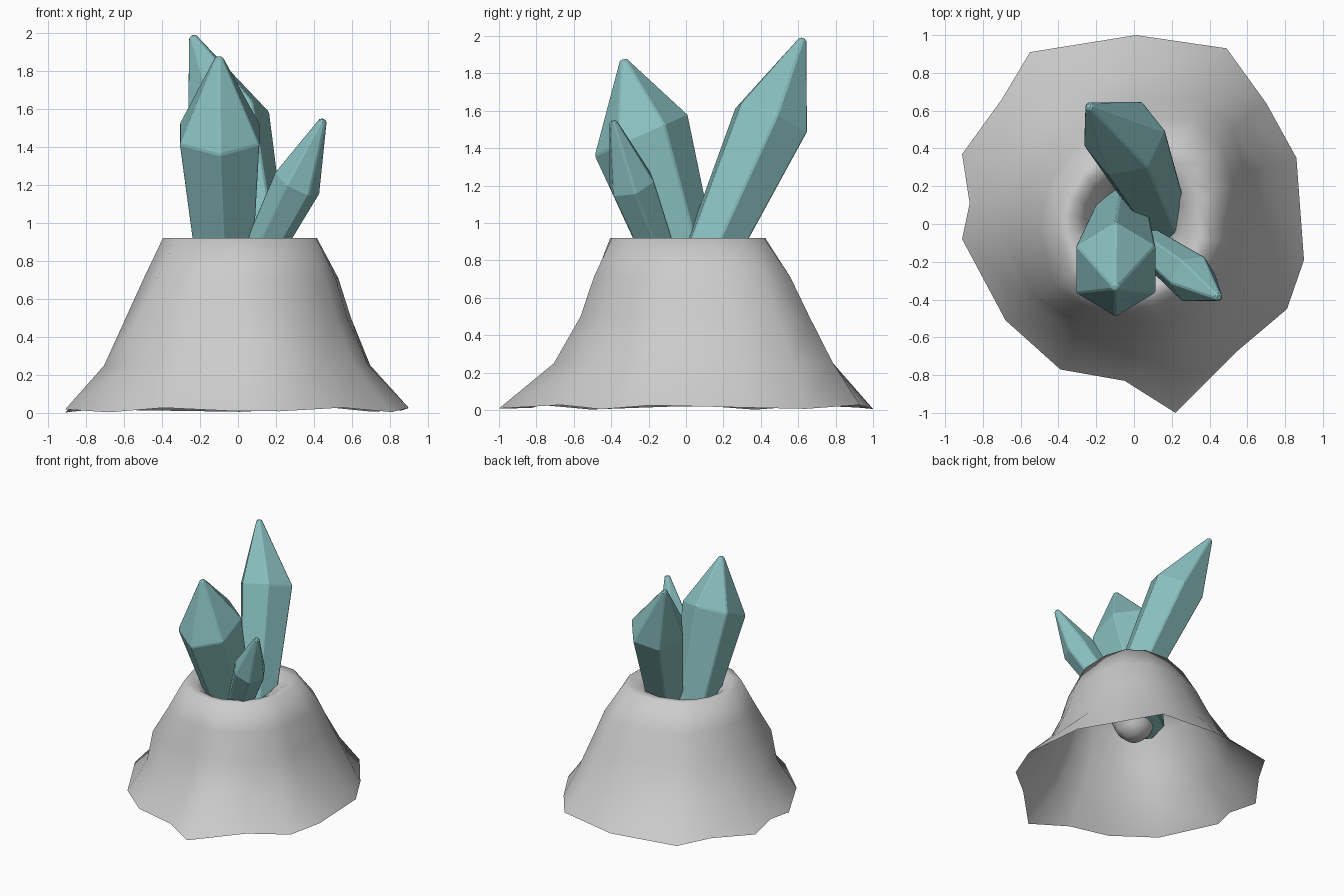
import bpy, bmesh, math
from mathutils import Vector

if "Cube" in bpy.data.objects:
    bpy.data.objects.remove(bpy.data.objects["Cube"])


def loft(name, rings, cap_start=True, cap_end=True):
    """Skin a list of equal-length closed rings into one mesh object."""
    bm = bmesh.new()
    rows = [[bm.verts.new(p) for p in r] for r in rings]
    n = len(rows[0])
    for a, b in zip(rows, rows[1:]):
        for i in range(n):
            j = (i + 1) % n
            bm.faces.new((a[i], a[j], b[j], b[i]))
    if cap_start:
        bm.faces.new(rows[0][::-1])
    if cap_end:
        bm.faces.new(rows[-1])
    me = bpy.data.meshes.new(name)
    bm.to_mesh(me)
    bm.free()
    ob = bpy.data.objects.new(name, me)
    bpy.context.collection.objects.link(ob)
    return ob


def smooth(ob, deg):
    bpy.ops.object.select_all(action='DESELECT')
    bpy.context.view_layer.objects.active = ob
    ob.select_set(True)
    bpy.ops.object.shade_smooth_by_angle(angle=math.radians(deg))


def lobe(angle, centre, power):
    """Rounded outward bulge around one compass direction."""
    return max(0.0, math.cos(angle - math.radians(centre))) ** power


# Rock mound: irregular foot outline, evening out towards the round crater rim
foot = [(0.90, -0.19), (0.86, 0.35), (0.70, 0.64), (0.49, 0.93), (0.01, 1.0),
        (-0.55, 0.91), (-0.70, 0.66), (-0.91, 0.37), (-0.87, 0.11), (-0.91, -0.08),
        (-0.68, -0.51), (-0.39, -0.77), (-0.05, -0.83), (0.22, -1.0),
        (0.55, -0.67), (0.81, -0.45)]
# height, radius, share of foot irregularity, front-left knob, back-right ridge, centre x, y
levels = [(0.25, 0.705, 0.55, 0.04, 0.12, 0.0, 0.02), (0.50, 0.58, 0.3, 0.11, 0.13, 0.01, 0.02),
          (0.71, 0.505, 0.2, 0.06, 0.11, 0.02, 0.01), (0.92, 0.405, 0, 0.03, 0.07, 0.015, 0),
          (0.915, 0.34, 0, 0, 0.03, 0.01, 0), (0.87, 0.27, 0, 0, 0, 0, 0),
          (0.72, 0.22, 0, 0, 0, 0, 0), (0.55, 0.17, 0, 0, 0, 0, 0),
          (0.46, 0.13, 0, 0, 0, 0, 0), (0.40, 0.06, 0, 0, 0, 0, 0)]
rings = [[(x, y, 0.015 + 0.013 * math.sin(2.3 * i + 1)) for i, (x, y) in enumerate(foot)]]
for z, r, k, knob, ridge, cx, cy in levels:
    ring = []
    for x, y in foot:
        d = math.hypot(x, y)
        a = math.atan2(y, x)
        q = r * (1 - k + k * d / 0.93) + knob * lobe(a, 218, 8) + ridge * lobe(a, 53, 6)
        ring.append((cx + q * x / d, cy + q * y / d, z))
    rings.append(ring)
mound = loft("rock_mound", rings, cap_start=False)
smooth(mound, 180)

# Crystals: six-sided prisms, widening to a shoulder and ending in a blunt point
teal = bpy.data.materials.new("crystal_teal")
teal.diffuse_color = (0.25, 0.52, 0.52, 1)
teal.use_nodes = True
teal.node_tree.nodes["Principled BSDF"].inputs["Base Color"].default_value = teal.diffuse_color


def hexagon(centre, normal, r, turn, squash):
    n = Vector(normal).normalized()
    v = Vector((0, 1, 0))
    v = (v - n * v.dot(n)).normalized()
    u = v.cross(n) * squash
    return [Vector(centre) + r * (math.cos(a) * u + math.sin(a) * v)
            for a in (math.radians(turn + 60 * i) for i in range(6))]


def crystal(name, root, shoulder, tip, r_root, r_shoulder, tilt, turn, squash=1.0):
    root, shoulder, tip = Vector(root), Vector(shoulder), Vector(tip)
    ob = loft(name, [hexagon(root, shoulder - root, r_root, turn, squash),
                     hexagon(shoulder, tilt, r_shoulder, turn, squash),
                     hexagon(tip, tip - shoulder, 0.022, turn, 1)])
    ob.data.materials.append(teal)
    bev = ob.modifiers.new("soft_edges", 'BEVEL')
    bev.width = 0.008
    bev.segments = 1
    return ob


crystal("front_crystal", (-0.06, 0.08, 0.49), (-0.097, -0.24, 1.47), (-0.10, -0.335, 1.875),
        0.155, 0.275, (0, -0.4, 0.91), 30, 0.88)
crystal("back_crystal", (0.155, 0.03, 0.61), (-0.05, 0.455, 1.55), (-0.24, 0.625, 1.985),
        0.135, 0.222, (-0.2, 0.38, 0.9), 10)
crystal("small_crystal", (0.01, -0.06, 0.62), (0.312, -0.29, 1.21), (0.45, -0.39, 1.545),
        0.085, 0.133, (0.45, -0.3, 0.85), 10)
